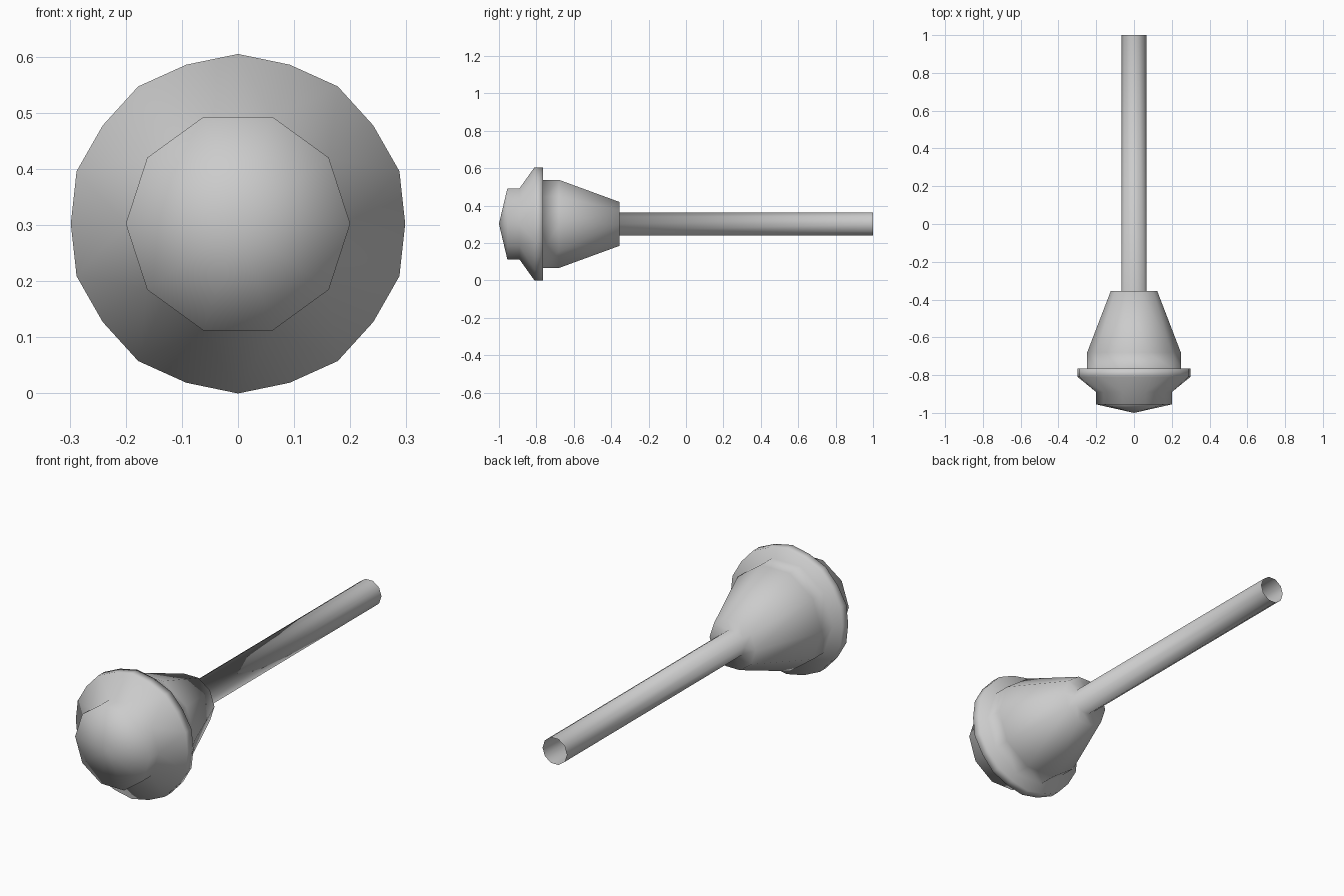
import bpy, bmesh
from math import sin, cos, pi

if "Cube" in bpy.data.objects:
    bpy.data.objects.remove(bpy.data.objects["Cube"])

AXIS_Z = 0.3025
N = 10
bm = bmesh.new()


def ring(y, r, count=N, r_odd=None):
    """Ring of vertices around the long axis, first vertex on +x."""
    verts = []
    for i in range(count):
        a = 2 * pi * i / count
        rad = r_odd if (r_odd and i % 2) else r
        verts.append(bm.verts.new((rad * cos(a), y, AXIS_Z + rad * sin(a))))
    return verts


def bridge(a, b):
    """Join two rings; a ring of 10 may meet a ring of 20."""
    if len(a) > len(b):
        a, b = b, a
    n, m = len(a), len(b)
    for i in range(n):
        j = (i + 1) % n
        if n == m:
            bm.faces.new((a[i], a[j], b[j], b[i]))
        else:
            k = 2 * i
            bm.faces.new((a[i], b[k + 1], b[k]))
            bm.faces.new((a[i], a[j], b[k + 1]))
            bm.faces.new((a[j], b[(k + 2) % m], b[k + 1]))


# Profile from the blunt nose, over the flange and tapered body, to the open stem
rings = [
    ring(-0.955, 0.20),
    ring(-0.89, 0.20),
    ring(-0.81, 0.298, 2 * N, 0.3025),
    ring(-0.765, 0.298, 2 * N, 0.3025),
    ring(-0.765, 0.248),
    ring(-0.68, 0.248),
    ring(-0.355, 0.123),
    ring(-0.355, 0.065),
    ring(1.0, 0.065),
]
for a, b in zip(rings, rings[1:]):
    bridge(a, b)

# Pointed nose cap
tip = bm.verts.new((0, -1.0, AXIS_Z))
for i in range(N):
    bm.faces.new((tip, rings[0][(i + 1) % N], rings[0][i]))

bmesh.ops.recalc_face_normals(bm, faces=bm.faces)
for f in bm.faces:
    f.smooth = True

mesh = bpy.data.meshes.new("flanged_head_and_stem")
bm.to_mesh(mesh)
bm.free()
obj = bpy.data.objects.new("flanged_head_and_stem", mesh)
bpy.context.collection.objects.link(obj)
